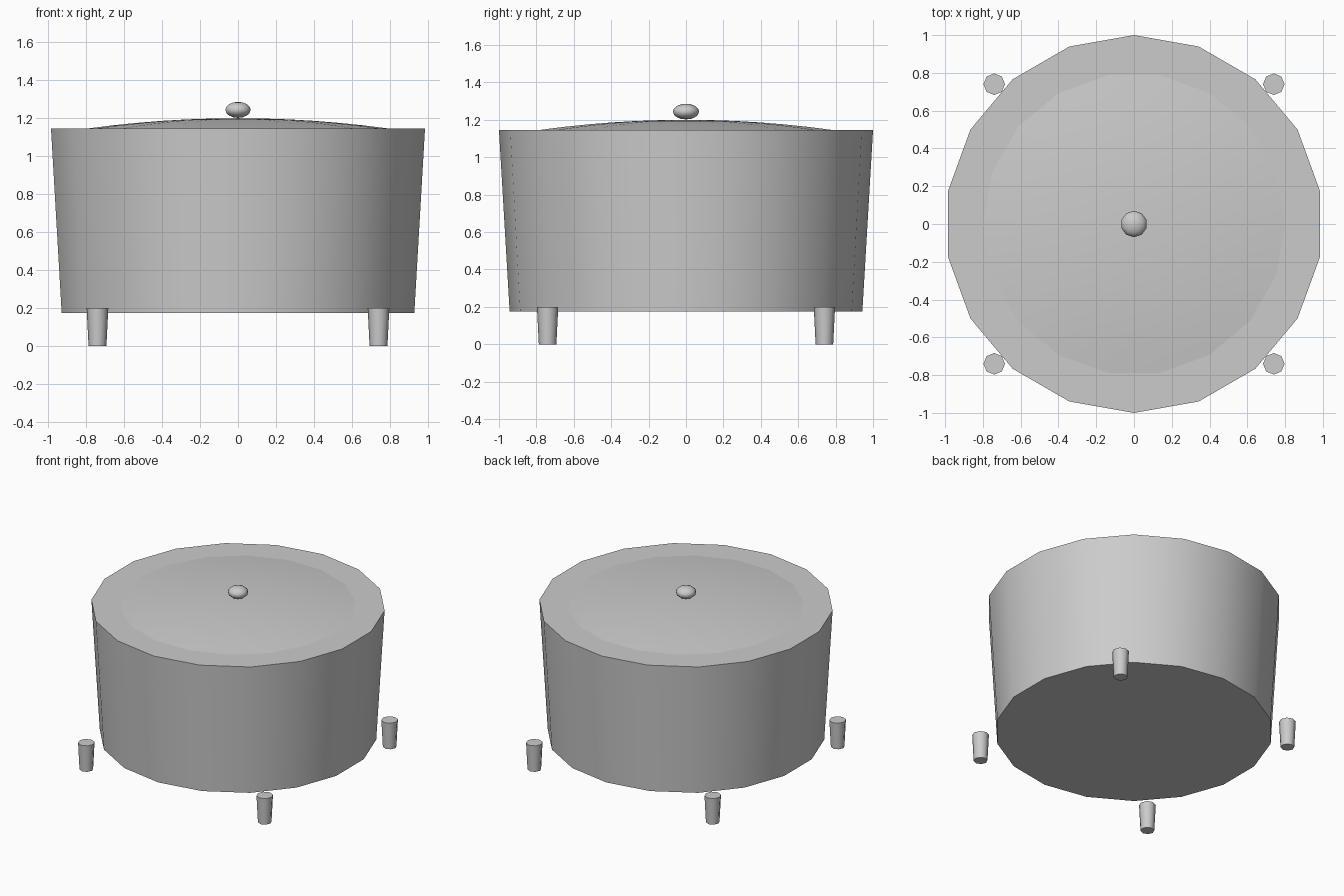
import bpy
import bmesh
from math import cos, sin, pi, radians

if "Cube" in bpy.data.objects:
    bpy.data.objects.remove(bpy.data.objects["Cube"], do_unlink=True)

grey = bpy.data.materials.new("plain grey")
grey.use_nodes = True
colour = (0.6, 0.6, 0.6, 1)
grey.diffuse_color = colour
grey.node_tree.nodes["Principled BSDF"].inputs["Base Color"].default_value = colour


def turned(name, profile, sides, start=0.0, at=(0, 0, 0), sharp=35):
    """Spin a bottom-to-top list of (radius, height) points into a closed solid."""
    bm = bmesh.new()
    rings = []
    for r, z in profile:
        if r == 0:
            rings.append([bm.verts.new((0, 0, z))] * sides)
        else:
            angles = [start + 2 * pi * i / sides for i in range(sides)]
            rings.append([bm.verts.new((r * cos(a), r * sin(a), z)) for a in angles])
    for low, high in zip(rings, rings[1:]):
        for i in range(sides):
            j = (i + 1) % sides
            corners = [low[i], low[j], high[j], high[i]]
            bm.faces.new(list(dict.fromkeys(corners)))
    if profile[0][0]:
        bm.faces.new(rings[0][::-1])
    if profile[-1][0]:
        bm.faces.new(rings[-1])
    bmesh.ops.recalc_face_normals(bm, faces=bm.faces)
    mesh = bpy.data.meshes.new(name)
    bm.to_mesh(mesh)
    bm.free()
    mesh.materials.append(grey)
    obj = bpy.data.objects.new(name, mesh)
    obj.location = at
    bpy.context.collection.objects.link(obj)
    bpy.ops.object.select_all(action="DESELECT")
    obj.select_set(True)
    bpy.context.view_layer.objects.active = obj
    bpy.ops.object.shade_smooth_by_angle(angle=radians(sharp))
    return obj


# Tapered tub with a closed top
turned("tub", [(0.943, 0.175), (1.0, 1.145)], 18, start=pi / 2)

# Shallow domed lid
RIM, RISE, STEPS = 0.8, 0.055, 6
dome = [(RIM * (1 - i / STEPS), RISE * (1 - (1 - i / STEPS) ** 2)) for i in range(STEPS + 1)]
turned("lid", dome, 18, at=(0, 0, 1.145))

# Flattened round knob
knob = [(0.07 * sin(pi * i / 8), -0.042 * cos(pi * i / 8)) for i in range(1, 8)]
turned("knob", [(0, -0.042)] + knob + [(0, 0.042)], 10, start=pi / 2, at=(0, 0, 1.244), sharp=60)

# Four tapered feet
for side, x in (("left", 0.74), ("right", -0.74)):
    for end, y in (("front", -0.74), ("back", 0.74)):
        turned(f"{end}_{side}_foot", [(0.047, 0), (0.057, 0.2)], 8, at=(x, y, 0), sharp=50)
